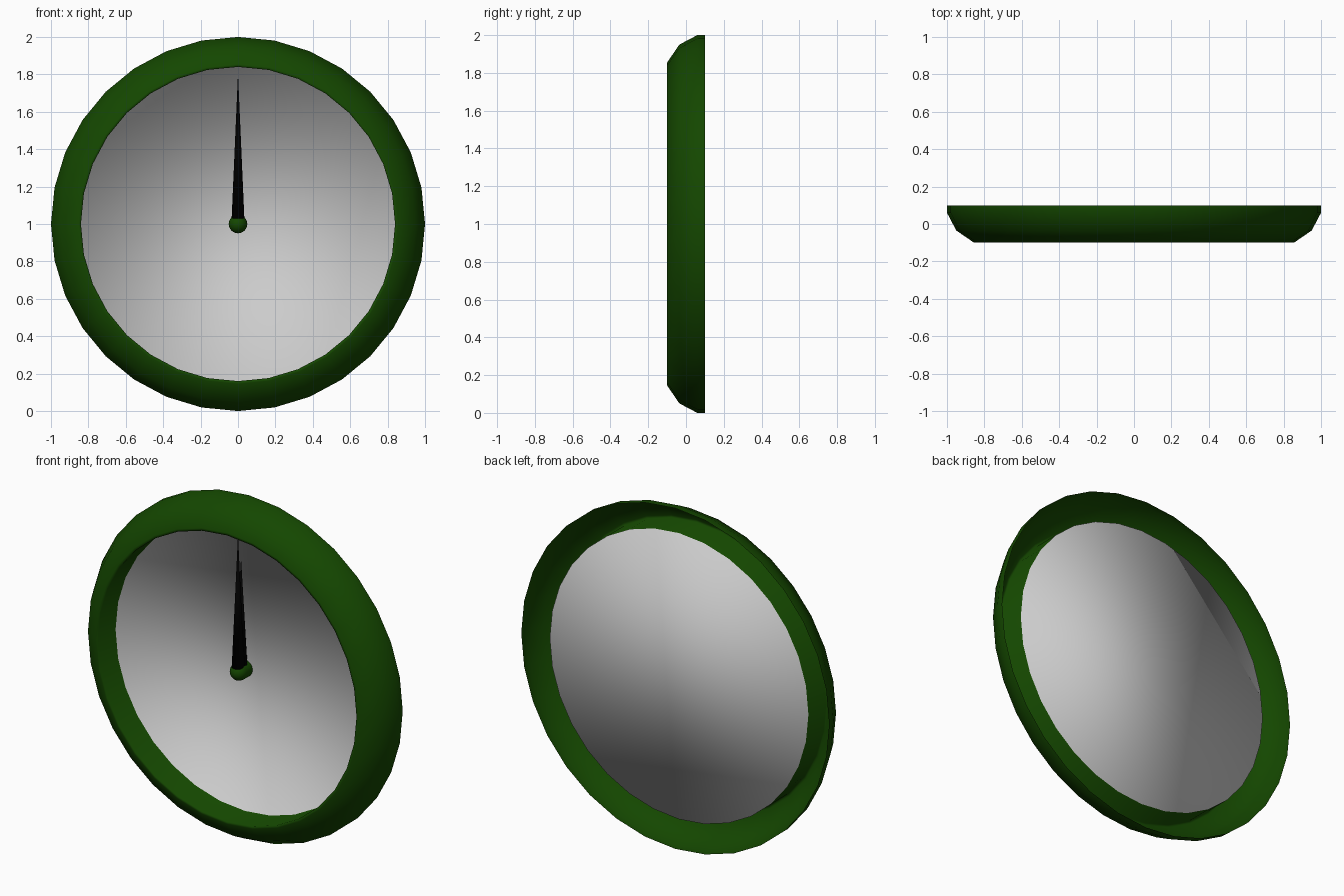
import bpy, bmesh
from math import sin, cos, pi
from mathutils import Matrix

if "Cube" in bpy.data.objects:
    bpy.data.objects.remove(bpy.data.objects["Cube"])


def material(name, rgb):
    m = bpy.data.materials.new(name)
    m.diffuse_color = (*rgb, 1)
    m.use_nodes = True
    m.node_tree.nodes["Principled BSDF"].inputs["Base Color"].default_value = m.diffuse_color
    return m


green = material("green", (0.007, 0.063, 0.0))
black = material("black", (0.0, 0.0, 0.0))
grey = material("grey", (0.8, 0.8, 0.8))


def add_object(name, bm, mats):
    me = bpy.data.meshes.new(name)
    for f in bm.faces:
        f.smooth = True
    bm.to_mesh(me)
    bm.free()
    for m in mats:
        me.materials.append(m)
    ob = bpy.data.objects.new(name, me)
    bpy.context.collection.objects.link(ob)
    return ob


def lathe(profile, n):
    """Turn (radius, y) points about the y axis through z = 1."""
    bm = bmesh.new()
    rings = [[bm.verts.new((r * sin(2 * pi * i / n), y, 1 + r * cos(2 * pi * i / n)))
              for i in range(n)] for r, y in profile]
    for a, b in zip(rings, rings[1:]):
        for i in range(n):
            k = (i + 1) % n
            bm.faces.new((a[i], b[i], b[k], a[k]))
    return bm, rings


# Rim, open at the back, whose inner wall carries the flat dial
DIAL_Y = 0.064
bm, rings = lathe([(1, 0.1), (1, 0.06), (0.95, -0.035), (0.855, -0.1),
                   (0.84, -0.1), (0.84, DIAL_Y)], 32)
dial = bm.faces.new(rings[-1][::-1])
dial.material_index = 1
add_object("rim_and_dial", bm, [green, grey])

# Round-nosed centre pin
nose = [(0.05 * cos(t * pi / 12), 0.01 - 0.05 * sin(t * pi / 12)) for t in range(7)]
bm, _ = lathe([(0.05, DIAL_Y)] + nose, 16)
bmesh.ops.remove_doubles(bm, verts=bm.verts, dist=0.0005)
add_object("centre_pin", bm, [green])

# Tapered hands pointing straight up
for name, y, tip in (("minute_hand", 0.0, 1.805), ("hour_hand", 0.028, 1.66)):
    bm = bmesh.new()
    bmesh.ops.create_cone(bm, cap_ends=True, segments=16, radius1=0.034, radius2=0,
                          depth=tip - 1.03, matrix=Matrix.Translation((0, y, (tip + 1.03) / 2)))
    add_object(name, bm, [black])
